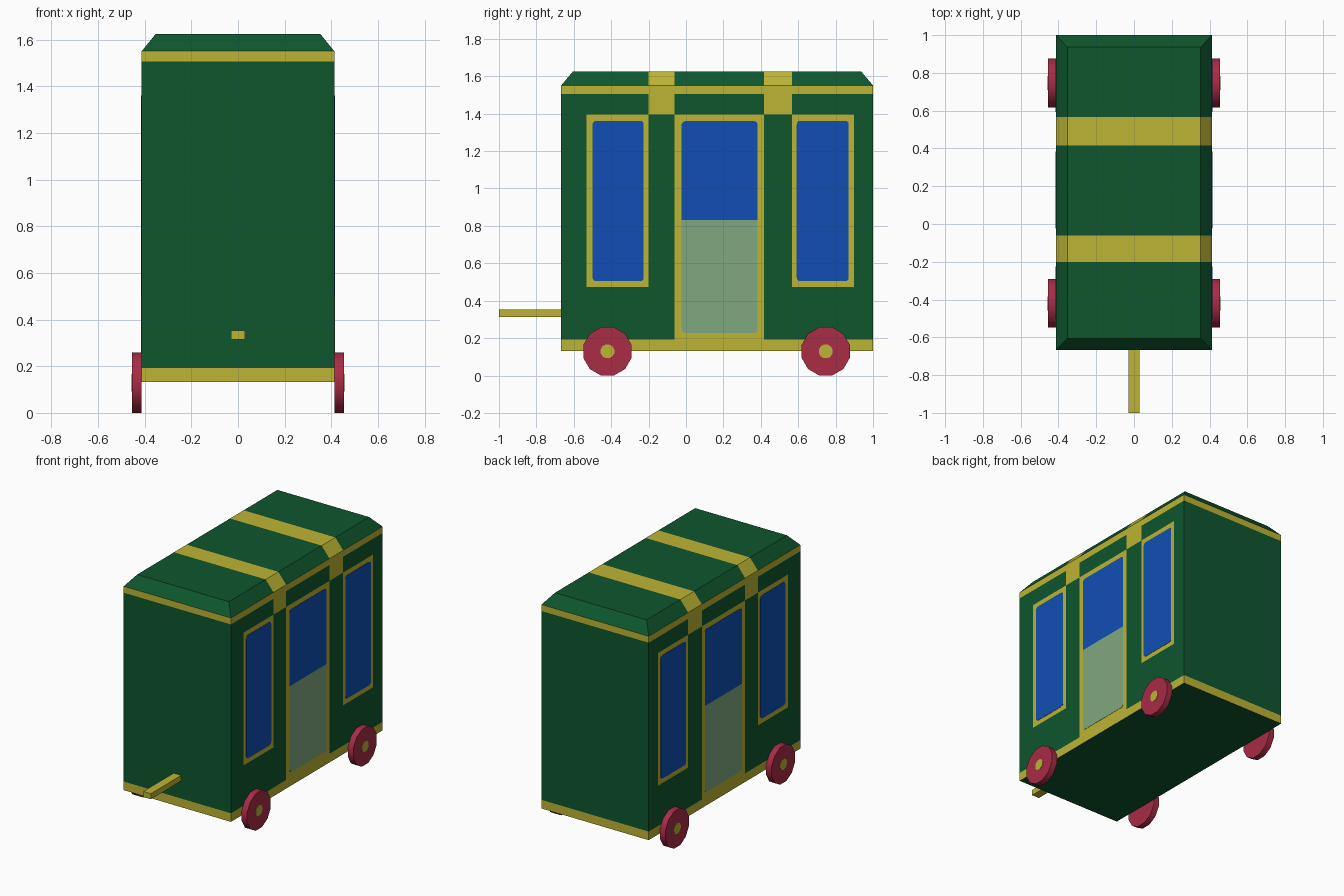
import bpy, bmesh, math
from mathutils import Vector

if "Cube" in bpy.data.objects:
    bpy.data.objects.remove(bpy.data.objects["Cube"])


def material(name, rgb):
    m = bpy.data.materials.new(name)
    m.diffuse_color = (*rgb, 1)
    m.use_nodes = True
    m.node_tree.nodes["Principled BSDF"].inputs["Base Color"].default_value = m.diffuse_color
    return m


GREEN = material("dark green", (0.0044, 0.093, 0.027))
GOLD = material("gold", (0.509, 0.456, 0.034))
BLUE = material("window blue", (0.005, 0.078, 0.456))
SAGE = material("sage green", (0.216, 0.392, 0.216))
RED = material("wheel red", (0.392, 0.025, 0.061))


def finish(bm, name, *mats):
    bmesh.ops.recalc_face_normals(bm, faces=bm.faces)
    me = bpy.data.meshes.new(name)
    bm.to_mesh(me)
    bm.free()
    for m in mats:
        me.materials.append(m)
    ob = bpy.data.objects.new(name, me)
    bpy.context.collection.objects.link(ob)
    return ob


def prism(name, yz, x0, x1, mat):
    """Extrude an outline in the y-z plane from x0 to x1."""
    bm = bmesh.new()
    f = bm.faces.new([bm.verts.new((x0, y, z)) for y, z in yz])
    ext = bmesh.ops.extrude_face_region(bm, geom=[f])["geom"]
    bmesh.ops.translate(bm, vec=(x1 - x0, 0, 0),
                        verts=[v for v in ext if isinstance(v, bmesh.types.BMVert)])
    return finish(bm, name, mat)


def ngon(cy, cz, r, n):
    return [(cy + r * math.cos(math.tau * (i + .5) / n),
             cz + r * math.sin(math.tau * (i + .5) / n)) for i in range(n)]


def panel(y0, y1, z0, z1, top=0.02, bottom=0.02):
    """Rectangle with rounded top and/or bottom corners."""
    pts = []
    for y, z, r, sy, sz, a in ((y1, z1, top, -1, -1, 0), (y0, z1, top, 1, -1, 90),
                               (y0, z0, bottom, 1, 1, 180), (y1, z0, bottom, -1, 1, 270)):
        for k in ((0, 30, 60, 90) if r else (0,)):
            t = math.radians(a + k)
            pts.append((y + sy * r + r * math.cos(t), z + sz * r + r * math.sin(t)))
    return pts


# Body and bevelled roof: one hull of three stacked rectangles
W = 0.413
levels = [(W, -0.667, 1.0, 0.132), (W, -0.667, 1.0, 1.551), (0.353, -0.605, 0.937, 1.625)]
bm = bmesh.new()
rings = [[bm.verts.new(p) for p in ((-w, a, z), (w, a, z), (w, b, z), (-w, b, z))]
         for w, a, b, z in levels]
bm.faces.new(rings[0])
bm.faces.new(rings[-1])
for lo, hi in zip(rings, rings[1:]):
    for i in range(4):
        j = (i + 1) % 4
        bm.faces.new((lo[i], lo[j], hi[j], hi[i]))
bmesh.ops.recalc_face_normals(bm, faces=bm.faces)

# Cut the paint lines, then colour faces by position
bands = [(-0.2, -0.061), (0.416, 0.566)]
frames = [(-0.532, -0.2, 0.472, 1.396), (-0.061, 0.416, 0.132, 1.396), (0.566, 0.897, 0.472, 1.396)]
cuts = [((0, y, 0), (0, 1, 0)) for y in (-0.532, -0.2, -0.061, 0.416, 0.566, 0.897)]
cuts += [((0, 0, z), (0, 0, 1)) for z in (0.192, 0.472, 1.396, 1.506)]
for co, no in cuts:
    bmesh.ops.bisect_plane(bm, geom=bm.verts[:] + bm.edges[:] + bm.faces[:],
                           plane_co=co, plane_no=no)
for f in bm.faces:
    c, n = f.calc_center_median(), f.normal
    trim = c.z < 0.192 or 1.506 < c.z < 1.551
    strap = c.z > 1.396 and any(a < c.y < b for a, b in bands)
    frame = abs(n.x) > 0.9 and any(a < c.y < b and l < c.z < h for a, b, l, h in frames)
    f.material_index = int(n.z > -0.9 and (trim or strap or frame))
finish(bm, "carriage_body", GREEN, GOLD)

# Windows, doors and wheels on both sides
for s, side in ((1, "right"), (-1, "left")):
    x0, x1 = s * (W - 0.002), s * (W + 0.002)
    prism(f"front_window_{side}", panel(-0.5, -0.226, 0.504, 1.362), x0, x1, BLUE)
    prism(f"rear_window_{side}", panel(0.592, 0.87, 0.504, 1.362), x0, x1, BLUE)
    prism(f"door_window_{side}", panel(-0.024, 0.383, 0.831, 1.36, bottom=0), x0, x1, BLUE)
    prism(f"door_panel_{side}", panel(-0.024, 0.383, 0.227, 0.831, top=0), x0, x1, SAGE)
    for y, end in ((-0.42, "front"), (0.747, "rear")):
        R = 0.129
        wheel = prism(f"{end}_wheel_{side}", ngon(y, R, R / math.cos(math.pi / 12), 12),
                      s * W, s * 0.455, RED)
        bpy.context.view_layer.objects.active = wheel
        wheel.select_set(True)
        bpy.ops.object.shade_smooth_by_angle(angle=math.radians(40))
        wheel.select_set(False)
        prism(f"{end}_hub_{side}", ngon(y, R, 0.038, 12), s * 0.454, s * 0.457, GOLD)

# Coupling bar at the front
prism("coupling_bar", [(-1, 0.314), (-0.66, 0.314), (-0.66, 0.353), (-1, 0.353)], -0.029, 0.029, GOLD)
